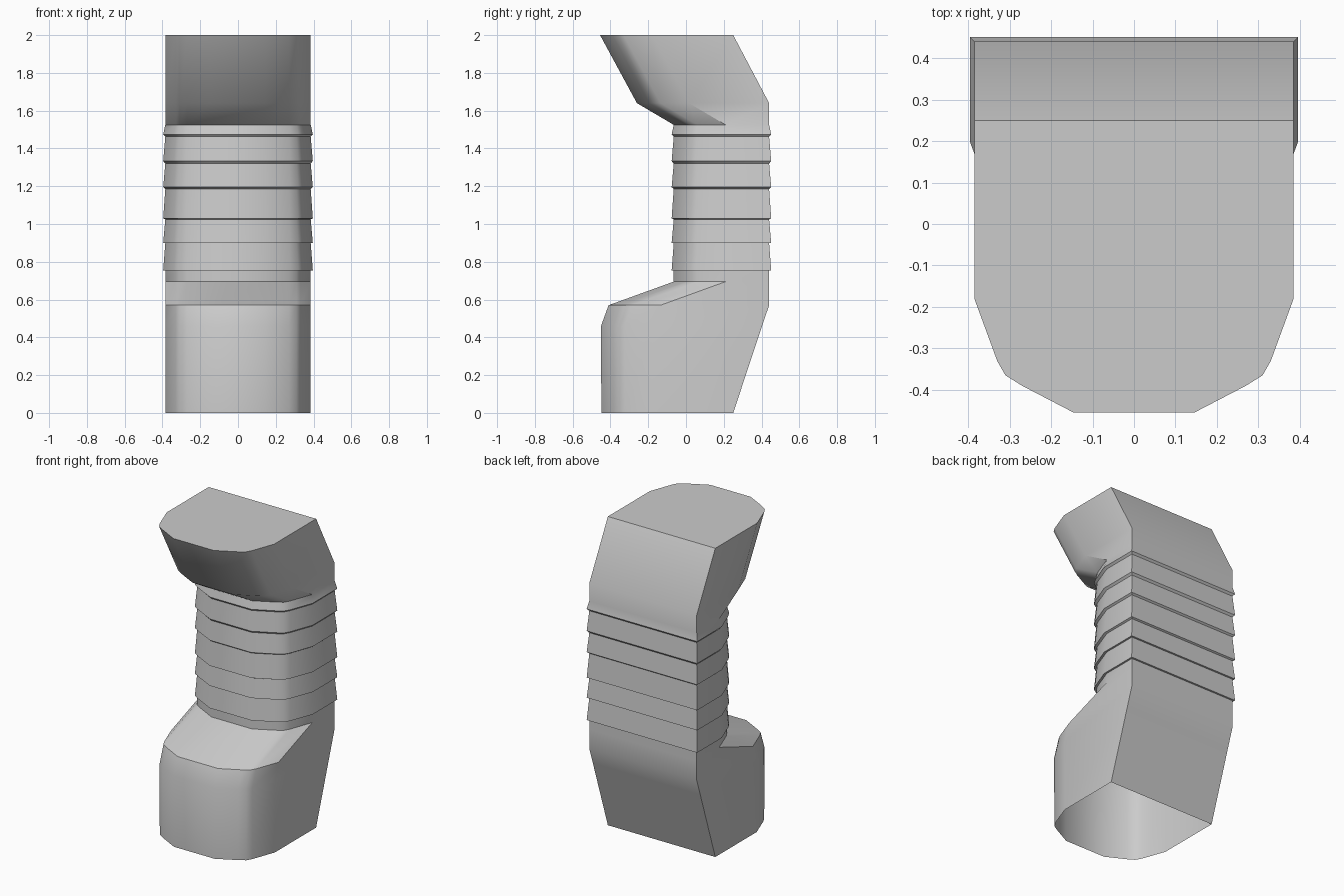
import bpy
import bmesh
import math

cube = bpy.data.objects.get("Cube")
if cube:
    bpy.data.objects.remove(cube, do_unlink=True)

grey = bpy.data.materials.new("plain grey")
grey.use_nodes = True
grey.diffuse_color = (0.6, 0.6, 0.6, 1)
grey.node_tree.nodes["Principled BSDF"].inputs["Base Color"].default_value = (0.6, 0.6, 0.6, 1)

# Rounded nose of the D-shaped section: half width, distance behind the front
NOSE = [(0.385, 0.275), (0.33, 0.125), (0.31, 0.09), (0.27, 0.065), (0.145, 0)]
NECK_BACK, NECK_FRONT, FLARE = 0.44, -0.065, 0.011


def section(z, back, front, flare=0.0):
    """Counter-clockwise outline of the duct at one height."""
    grow = 1 + flare / 0.385
    half = [(x * grow, front - flare + d) for x, d in NOSE]
    half.insert(0, (half[0][0], back + flare))
    left = [(-x, y, z) for x, y in half]
    right = [(x, y, z) for x, y in reversed(half)]
    return left + right


# Lower elbow: open foot, shoulder, then the neck
sections = [
    section(0, 0.25, -0.448),
    section(0.46, 0.403, -0.45),
    section(0.57, 0.44, -0.41),
    section(0.695, NECK_BACK, NECK_FRONT),
]

# Bellows: each skirt steps out at its lower lip and tapers in upward
for lip, drop in [(0.755, 0.001), (0.90, 0.001), (1.03, 0.006),
                  (1.195, 0.009), (1.333, 0.013), (1.475, 0.013)]:
    sections.append(section(lip - drop, NECK_BACK, NECK_FRONT))
    sections.append(section(lip, NECK_BACK, NECK_FRONT, FLARE))

# Upper elbow leaning forward
sections += [
    section(1.525, NECK_BACK, NECK_FRONT),
    section(1.64, 0.44, -0.26),
    section(2, 0.25, -0.455),
]

# Loft the sections into one skin, closed at the top
bm = bmesh.new()
rings = [[bm.verts.new(p) for p in s] for s in sections]
for low, high in zip(rings, rings[1:]):
    n = len(low)
    for i in range(n):
        j = (i + 1) % n
        bm.faces.new((low[i], low[j], high[j], high[i]))
bm.faces.new(rings[-1])

mesh = bpy.data.meshes.new("bellows_duct")
bm.to_mesh(mesh)
bm.free()
mesh.materials.append(grey)
duct = bpy.data.objects.new("bellows_duct", mesh)
bpy.context.collection.objects.link(duct)

bpy.ops.object.select_all(action='DESELECT')
duct.select_set(True)
bpy.context.view_layer.objects.active = duct
bpy.ops.object.shade_smooth_by_angle(angle=math.radians(35))
